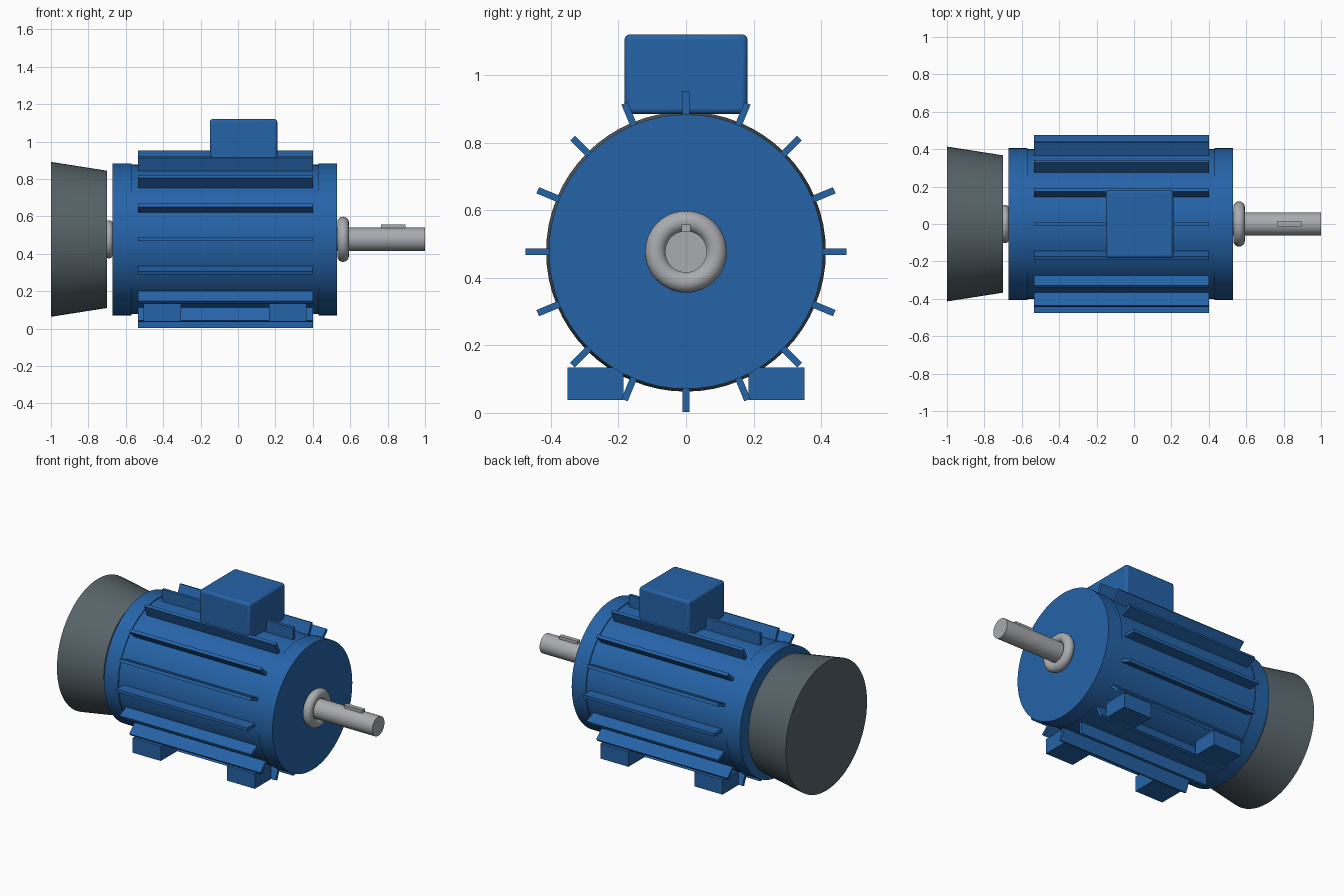
import bpy, math
from mathutils import Matrix, Vector

if "Cube" in bpy.data.objects:
    bpy.data.objects.remove(bpy.data.objects["Cube"])

AXIS = 0.477  # height of the motor axis


def material(name, rgb):
    m = bpy.data.materials.new(name)
    m.diffuse_color = (*rgb, 1)
    m.use_nodes = True
    m.node_tree.nodes["Principled BSDF"].inputs["Base Color"].default_value = m.diffuse_color
    return m


BLUE = material("blue paint", (0.018, 0.125, 0.39))
GREY = material("dark grey", (0.095, 0.125, 0.14))
STEEL = material("steel", (0.40, 0.41, 0.43))


def finish(name, mat, smooth=True):
    ob = bpy.context.object
    ob.name = name
    ob.data.materials.append(mat)
    if smooth:
        bpy.ops.object.shade_smooth_by_angle(angle=math.radians(35))
    return ob


def tube(name, mat, x0, x1, r0, r1=None, sides=64):
    """Solid round part along x, radius r0 at x0 and r1 at x1."""
    bpy.ops.mesh.primitive_cone_add(
        vertices=sides, radius1=r0, radius2=r0 if r1 is None else r1, depth=x1 - x0,
        location=((x0 + x1) / 2, 0, AXIS), rotation=(0, math.pi / 2, 0))
    return finish(name, mat)


def box(name, mat, lo, hi, bevel=0):
    lo, hi = Vector(lo), Vector(hi)
    bpy.ops.mesh.primitive_cube_add(size=1, location=(lo + hi) / 2)
    ob = bpy.context.object
    ob.data.transform(Matrix.Diagonal((*(hi - lo), 1)))
    if bevel:
        b = ob.modifiers.new("bevel", 'BEVEL')
        b.width, b.segments = bevel, 3
    return finish(name, mat, bool(bevel))


def ring(name, x, major, minor):
    bpy.ops.mesh.primitive_torus_add(
        major_radius=major, minor_radius=minor, major_segments=48, minor_segments=16,
        location=(x, 0, AXIS), rotation=(0, math.pi / 2, 0))
    return finish(name, STEEL)


# Housing, end caps and fan cover
tube("housing", BLUE, -0.60, 0.46, 0.40)
tube("rear_end_cap", BLUE, -0.67, -0.57, 0.406)
tube("front_end_cap", BLUE, 0.43, 0.53, 0.406)
tube("fan_cover", GREY, -1.0, -0.70, 0.414, 0.367)

# Shaft, bearings and key
tube("shaft", STEEL, -0.72, 1.0, 0.062, sides=32)
ring("front_bearing", 0.562, 0.09, 0.031)
ring("rear_bearing", -0.69, 0.08, 0.022)
box("shaft_key", STEEL, (0.765, -0.014, AXIS + 0.04), (0.895, 0.014, AXIS + 0.08))

# Cooling fins around the housing
for i in range(16):
    fin = box(f"cooling_fin_{i + 1}", BLUE, (-0.535, -0.01, 0.38), (0.40, 0.01, 0.475))
    fin.data.transform(Matrix.Translation(fin.location))
    fin.location = (0, 0, AXIS)
    fin.rotation_euler.x = i * math.tau / 16

# Terminal box
box("terminal_box", BLUE, (-0.15, -0.182, 0.885), (0.21, 0.182, 1.12), 0.015)

# Mounting feet
for x in (-0.505, 0.165):
    for side, y in (("front", -0.35), ("back", 0.185)):
        box(f"{side}_foot", BLUE, (x, y, 0.038), (x + 0.20, y + 0.165, 0.134))
